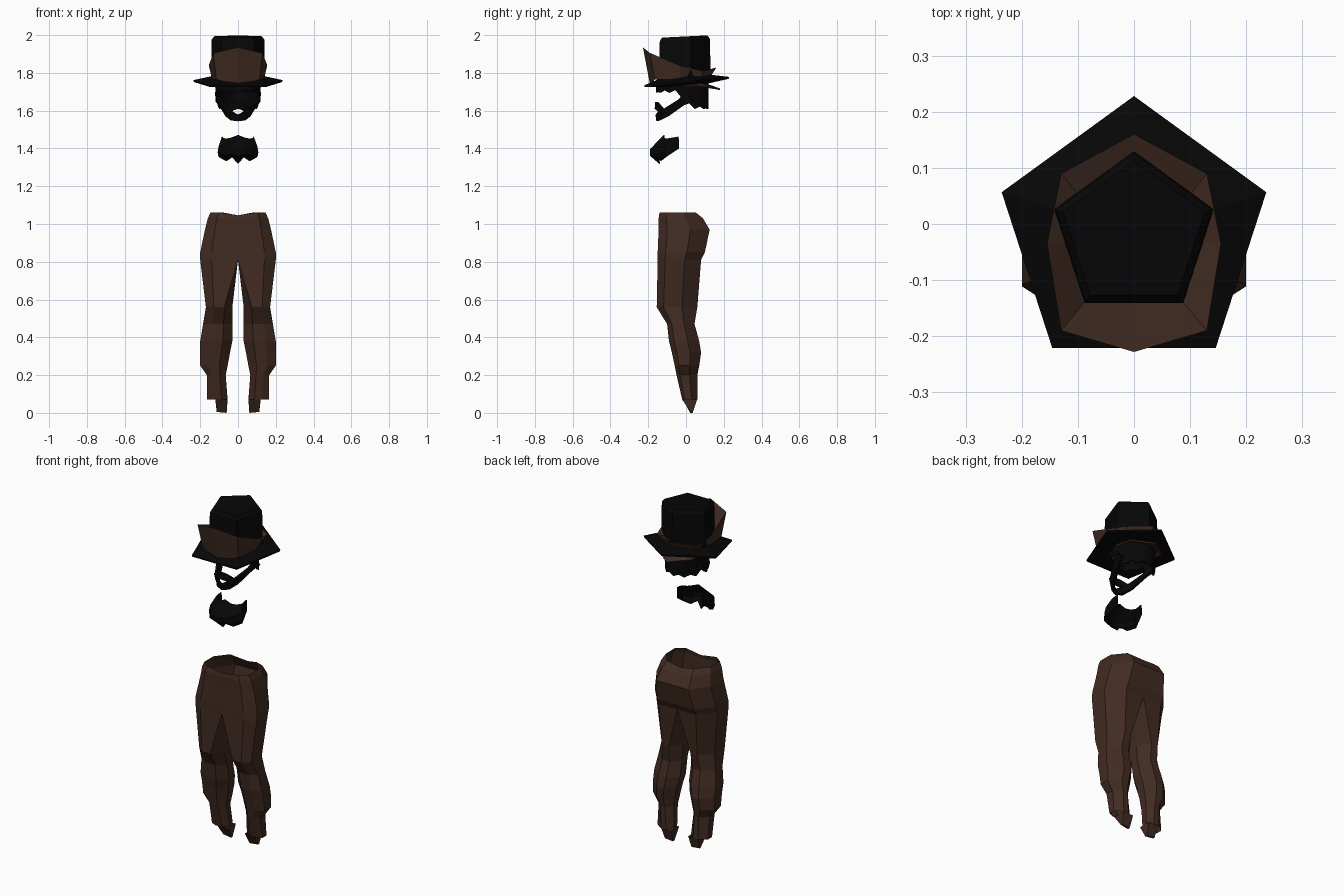
import bpy, bmesh, math


def material(name, rgb):
    m = bpy.data.materials.new(name)
    m.diffuse_color = (*rgb, 1)
    return m


BROWN = material("dark brown cloth", (0.053, 0.024, 0.0155))
BLACK = material("black felt", (0.0020, 0.0020, 0.0022))


def loft(name, rings, mat, closed=True, cap=False, mirror=False, thick=0):
    """Skin a list of equal-length point rings."""
    bm = bmesh.new()
    vs = [[bm.verts.new(p) for p in r] for r in rings]
    n = len(rings[0])
    for a, b in zip(vs, vs[1:]):
        for i in range(n if closed else n - 1):
            j = (i + 1) % n
            bm.faces.new((a[i], a[j], b[j], b[i]))
    if cap:
        bm.faces.new(vs[-1])
    if mirror:
        # drop the inner wall on the centre plane, then reflect
        wall = [f for f in bm.faces if all(abs(v.co.x) < 1e-5 for v in f.verts)]
        bmesh.ops.delete(bm, geom=wall, context='FACES')
        bmesh.ops.mirror(bm, geom=bm.verts[:] + bm.edges[:] + bm.faces[:],
                         axis='X', merge_dist=0.0005)
    bmesh.ops.remove_doubles(bm, verts=bm.verts[:], dist=0.0005)
    bmesh.ops.recalc_face_normals(bm, faces=bm.faces[:])
    me = bpy.data.meshes.new(name)
    bm.to_mesh(me)
    bm.free()
    me.materials.append(mat)
    ob = bpy.data.objects.new(name, me)
    bpy.context.collection.objects.link(ob)
    if thick:
        s = ob.modifiers.new("thickness", 'SOLIDIFY')
        s.thickness = thick
        s.offset = 0
    return ob


def both_sides(half):
    """Mirror a strip running from the centre outwards."""
    return [(-x, y, z) for x, y, z in half[:0:-1]] + half


# hat: five-sided crown and tilted brim
def pentagon(r, z, slope, cy=-0.02):
    pts = []
    for k in range(5):
        a = math.pi / 2 + k * 2 * math.pi / 5
        y = cy + r * math.sin(a)
        pts.append((r * math.cos(a), y, z + slope * y))
    return pts


loft("hat", [pentagon(0.14, 1.735, 0.08), pentagon(0.246, 1.746, 0.10),
             pentagon(0.248, 1.756, 0.10), pentagon(0.150, 1.78, 0.08),
             pentagon(0.147, 1.975, 0.05), pentagon(0.132, 1.993, 0.05)],
     BLACK, cap=True)

# turned-up flap around the crown, tall at the front, sloping in to the crown
flap_top = [(0, -0.228, 1.935), (0.13, -0.19, 1.905), (0.155, -0.035, 1.84),
            (0.13, 0.09, 1.81), (0, 0.16, 1.828)]
flap_base = [(0, -0.19, 1.735), (0.115, -0.165, 1.765), (0.137, -0.03, 1.765),
             (0.11, 0.08, 1.775), (0, 0.13, 1.78)]
flap_in = [(0, -0.14, 1.79), (0.08, -0.13, 1.79), (0.105, -0.03, 1.79),
           (0.09, 0.04, 1.79), (0, 0.11, 1.80)]
ring = lambda h: h + [(-x, y, z) for x, y, z in h[-2:0:-1]]
loft("hat_flap", [ring(flap_base), ring(flap_top), ring(flap_in)], BROWN)

# inner cap edge showing below the brim
inner = [(0, -0.19, 1.735), (0.11, -0.15, 1.742), (0.13, -0.02, 1.737),
         (0.11, 0.10, 1.727), (0, 0.18, 1.713)]
loft("cap_edge", [ring([(x * 0.7, y * 0.7, z + 0.02) for x, y, z in inner]),
                  ring(inner)], BROWN, thick=0.008)

# hair: jagged band around the head, long at the back
top, low = [], []
N = 24
for i in range(N):
    a = 2 * math.pi * i / N
    s, c = math.sin(a), math.cos(a)
    x, y = 0.116 * c, -0.02 + 0.133 * s
    jag = 0.014 if i % 2 else 0
    drop = 1.695 - 0.085 * max(0, min(1, (s + 0.25) / 0.65))
    top.append((x, y, 1.745))
    low.append((x * 0.95, y, drop + jag))
loft("hair", [top, low], BLACK, thick=0.012)

# jaw beard: strap from the ears to the chin
jaw_top = [(0, -0.155, 1.578), (0.035, -0.145, 1.595), (0.065, -0.11, 1.615),
           (0.10, -0.045, 1.655), (0.115, 0.0, 1.70)]
jaw_low = [(0, -0.15, 1.545), (0.035, -0.135, 1.55), (0.06, -0.09, 1.572),
           (0.095, -0.01, 1.63), (0.112, 0.04, 1.65)]
loft("beard", [both_sides(jaw_top), both_sides(jaw_low)], BLACK,
     closed=False, thick=0.014)

# moustache
loft("moustache", [both_sides([(0, -0.155, 1.645), (0.03, -0.15, 1.64), (0.06, -0.125, 1.615)]),
                   both_sides([(0, -0.158, 1.61), (0.03, -0.145, 1.60), (0.05, -0.125, 1.575)])],
     BLACK, closed=False, thick=0.016)

# neckerchief: folded band with a zigzag hem
scarf_top = [(0, -0.115, 1.47), (0.035, -0.115, 1.455), (0.06, -0.10, 1.45),
             (0.083, -0.08, 1.455), (0.082, -0.04, 1.462)]
scarf_mid = [(0, -0.188, 1.395), (0.035, -0.185, 1.395), (0.065, -0.165, 1.40),
             (0.10, -0.11, 1.41), (0.082, -0.037, 1.44)]
scarf_fold = [(0, -0.188, 1.362), (0.035, -0.183, 1.37), (0.068, -0.163, 1.365),
              (0.105, -0.115, 1.38), (0.082, -0.037, 1.415)]
scarf_low = [(0, -0.138, 1.32), (0.03, -0.15, 1.355), (0.06, -0.13, 1.335),
             (0.10, -0.105, 1.355), (0.082, -0.037, 1.40)]
loft("neckerchief",
     [both_sides(r) for r in (scarf_top, scarf_mid, scarf_fold, scarf_low)],
     BLACK, closed=False, thick=0.006)


# trousers: eight-sided sections for one leg, mirrored
def section(z, x0, x1, y0, y1):
    w, d = x1 - x0, y1 - y0
    a = 0.3 if x0 > 0 else 0
    return [(x0 + a * w, y0, z), (x0 + 0.7 * w, y0, z), (x1, y0 + 0.17 * d, z),
            (x1, y0 + 0.62 * d, z), (x0 + 0.6 * w, y1, z), (x0 + a * w, y1, z),
            (x0, y0 + 0.65 * d, z), (x0, y0 + 0.3 * d, z)]


rows = [(1.062, 0, 0.145, -0.14, 0.05), (1.03, 0, 0.16, -0.145, 0.09),
        (0.97, 0, 0.175, -0.145, 0.125), (0.85, 0, 0.20, -0.15, 0.10),
        (0.81, 0, 0.20, -0.15, 0.08), (0.56, 0.03, 0.17, -0.155, 0.06),
        (0.47, 0.03, 0.185, -0.10, 0.045), (0.38, 0.03, 0.20, -0.09, 0.07),
        (0.32, 0.042, 0.20, -0.075, 0.08), (0.25, 0.055, 0.20, -0.06, 0.07),
        (0.20, 0.065, 0.165, -0.05, 0.06), (0.07, 0.055, 0.165, -0.02, 0.06)]
sections = [section(*r) for r in rows]
# waist dips at the centre line
sections[0] = [(x, y, z - (0.016 if x == 0 else 0)) for x, y, z in sections[0]]
loft("trousers", sections, BROWN, mirror=True)

# pointed cuff tails at the ankles
loft("cuff_tails", [[(0.055, -0.015, 0.07), (0.12, -0.02, 0.07),
                     (0.12, 0.058, 0.07), (0.055, 0.058, 0.07)],
                    [(0.06, 0.022, 0.0), (0.113, 0.025, 0.005),
                     (0.113, 0.035, 0.005), (0.06, 0.035, 0.0)]],
     BROWN, cap=True, mirror=True)
